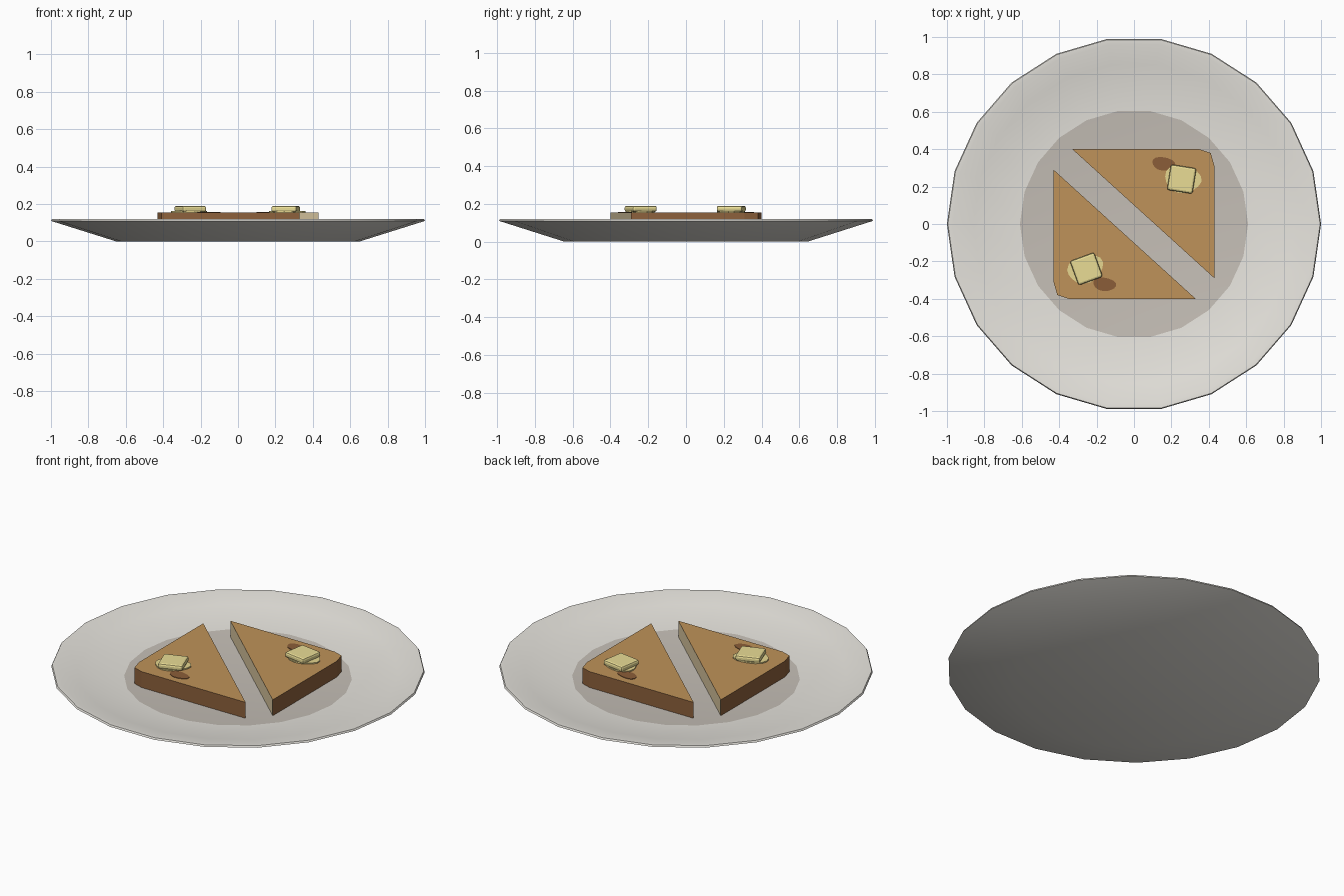
import bpy, bmesh, math
from mathutils import Matrix, Vector

if "Cube" in bpy.data.objects:
    bpy.data.objects.remove(bpy.data.objects["Cube"])


def material(name, rgb):
    m = bpy.data.materials.new(name)
    m.diffuse_color = (*rgb, 1)
    m.use_nodes = True
    m.node_tree.nodes["Principled BSDF"].inputs["Base Color"].default_value = m.diffuse_color
    return m


china = material("china", (0.80, 0.78, 0.73))
well = material("shaded_china", (0.56, 0.52, 0.47))
toasted = material("toasted_top", (0.52, 0.29, 0.10))
crust = material("crust", (0.27, 0.12, 0.045))
crumb = material("crumb", (0.75, 0.62, 0.38))
butter = material("butter", (0.82, 0.72, 0.30))
melted = material("melted_butter", (0.80, 0.68, 0.28))
brown = material("browned_spot", (0.26, 0.11, 0.04))


def finish(bm, name, mats, smooth=None):
    bmesh.ops.recalc_face_normals(bm, faces=bm.faces)
    mesh = bpy.data.meshes.new(name)
    bm.to_mesh(mesh)
    bm.free()
    for m in mats:
        mesh.materials.append(m)
    ob = bpy.data.objects.new(name, mesh)
    bpy.context.collection.objects.link(ob)
    if smooth:
        bpy.ops.object.select_all(action='DESELECT')
        ob.select_set(True)
        bpy.context.view_layer.objects.active = ob
        bpy.ops.object.shade_smooth_by_angle(angle=math.radians(smooth))
    return ob


def lathe(name, profile, sides=22):
    """Closed turned shape; the flat well inside gets the second material."""
    bm = bmesh.new()
    rings = [[bm.verts.new((r * math.cos(2 * math.pi * i / sides),
                            r * math.sin(2 * math.pi * i / sides), z))
              for i in range(sides)] for r, z in profile]
    for a, b in zip(rings, rings[1:]):
        for i in range(sides):
            j = (i + 1) % sides
            bm.faces.new((a[i], a[j], b[j], b[i]))
    bm.faces.new(rings[0])
    bm.faces.new(rings[-1]).material_index = 1
    return finish(bm, name, [china, well], 40)


def prism(name, outline, z0, z1, mats, cut_edge=None):
    """Upright slab: top, side and cut-edge materials."""
    bm = bmesh.new()
    lo = [bm.verts.new((x, y, z0)) for x, y in outline]
    hi = [bm.verts.new((x, y, z1)) for x, y in outline]
    bm.faces.new(lo)
    bm.faces.new(hi)
    n = len(outline)
    for i in range(n):
        j = (i + 1) % n
        f = bm.faces.new((lo[i], lo[j], hi[j], hi[i]))
        if len(mats) > 1:
            f.material_index = 2 if i == cut_edge else 1
    return finish(bm, name, mats)


def blob(name, centre, rx, ry, turn, z0, z1, mat, wobble):
    """Thin puddle with an uneven rounded outline."""
    pts = []
    for i in range(16):
        a = 2 * math.pi * i / 16
        k = 1 + wobble * math.sin(3 * a + 0.6)
        p = Matrix.Rotation(turn, 2) @ Vector((rx * k * math.cos(a), ry * k * math.sin(a)))
        pts.append((centre[0] + p.x, centre[1] + p.y))
    return prism(name, pts, z0, z1, [mat])


def butter_pat(name, centre, turn):
    bm = bmesh.new()
    bmesh.ops.create_cube(bm, size=1, matrix=Matrix.Diagonal((0.138, 0.138, 0.032, 1)))
    bmesh.ops.bevel(bm, geom=bm.edges[:], offset=0.011, segments=2,
                    profile=0.5, affect='EDGES')
    ob = finish(bm, name, [butter])
    ob.location = (*centre, 0.174)
    ob.rotation_euler.z = turn


# plate: foot, flared underside, lip, sloping inside, flat well
lathe("plate", [(0.65, 0), (1.0, 0.11), (0.995, 0.12), (0.97, 0.119),
                (0.86, 0.094), (0.61, 0.061)])

# two half slices of toast, the second turned half a circle
half = [(-0.33, 0.40), (0.35, 0.40), (0.41, 0.38), (0.43, 0.31), (0.43, -0.29)]
for side, s, turn in (("right", 1, -9), ("left", -1, 20)):
    prism(f"{side}_toast", [(s * x, s * y) for x, y in half], 0.06, 0.155,
          [toasted, crust, crumb], cut_edge=4)
    # browned spot, melted butter and the pat on top
    blob(f"{side}_browned_spot", (s * 0.158, s * 0.322), 0.062, 0.036,
         math.radians(-8), 0.154, 0.158, brown, 0.05)
    blob(f"{side}_melted_butter", (s * 0.26, s * 0.24), 0.098, 0.073,
         math.radians(turn), 0.154, 0.162, melted, 0.06)
    butter_pat(f"{side}_butter_pat", (s * 0.255, s * 0.24), math.radians(turn))
